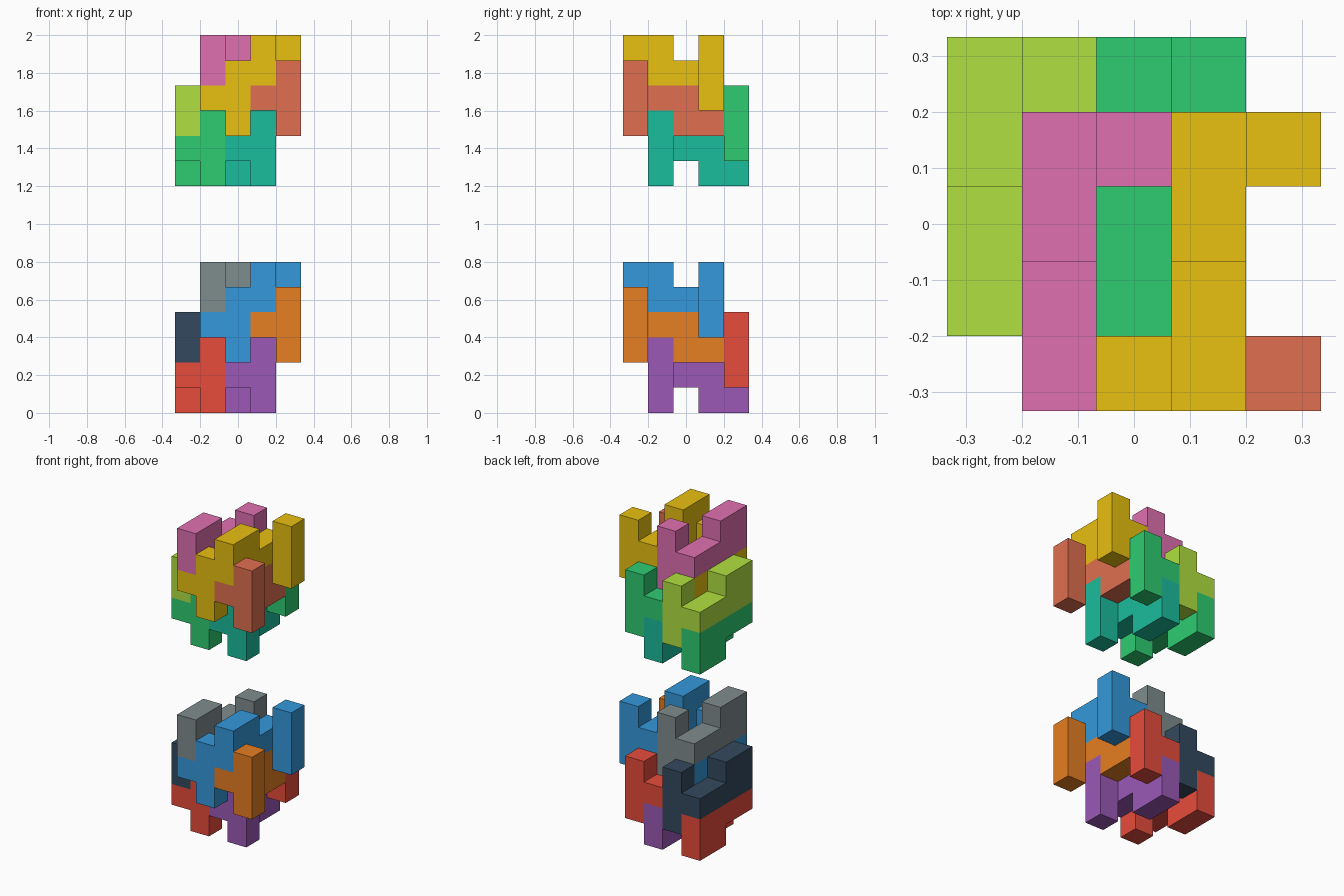
import bpy, bmesh
from mathutils import Vector

if "Cube" in bpy.data.objects:
    bpy.data.objects.remove(bpy.data.objects["Cube"])

U = 2 / 15                       # edge of one cube cell
ORIGIN = Vector((-2.5, -2.5, 0))

# Half piece: a four-cell bar with a two-cell ridge and a three-cell upright at its end
HALF = ([(3, y, 4) for y in range(4)] + [(3, y, 5) for y in range(2)]
        + [(4, 3, z) for z in (3, 4, 5)])
# The other half is the first one turned half a turn about the x direction
TURNED = [(x - 2, 3 - y, 7 - z) for x, y, z in HALF]


def moved(cells, d):
    return [tuple(a + b for a, b in zip(c, d)) for c in cells]


LEFT_END = moved(HALF, (-2, 0, 0))
MIDDLE = HALF + TURNED
RIGHT_END = moved(TURNED, (2, 0, 0))


def linear(hex_code):
    rgb = [int(hex_code[i:i + 2], 16) / 255 for i in (0, 2, 4)]
    return [c / 12.92 if c < 0.04045 else ((c + 0.055) / 1.055) ** 2.4 for c in rgb] + [1]


def block(name, cells, color):
    """Join cells into one closed body, keeping only the outer faces."""
    filled = set(cells)
    bm = bmesh.new()
    for cell in cells:
        centre = Vector(cell) + Vector((0.5, 0.5, 0.5))
        for axis in range(3):
            for sign in (-1, 1):
                n = Vector((0, 0, 0))
                n[axis] = sign
                if tuple(int(a + b) for a, b in zip(cell, n)) in filled:
                    continue
                u = Vector((0, 0, 0))
                u[(axis + 1) % 3] = 0.5
                v = n.cross(u)
                mid = centre + n * 0.5 + ORIGIN
                corners = (mid - u - v, mid + u - v, mid + u + v, mid - u + v)
                bm.faces.new([bm.verts.new(p * U) for p in corners])
    bmesh.ops.remove_doubles(bm, verts=bm.verts, dist=1e-4)
    bmesh.ops.dissolve_limit(bm, angle_limit=0.01, verts=bm.verts, edges=bm.edges)
    mesh = bpy.data.meshes.new(name)
    bm.to_mesh(mesh)
    bm.free()
    mat = bpy.data.materials.new(name)
    mat.diffuse_color = linear(color)
    mat.use_nodes = True
    mat.node_tree.nodes["Principled BSDF"].inputs["Base Color"].default_value = mat.diffuse_color
    mesh.materials.append(mat)
    bpy.context.collection.objects.link(bpy.data.objects.new(name, mesh))


# Two interlocked clusters, each made of two nested layers of three pieces
PARTS = (("left_piece", LEFT_END), ("middle_piece", MIDDLE), ("right_piece", RIGHT_END))
COLORS = {
    ("bottom", "outer"): ("7f8c8d", "3498db", "e67e22"),
    ("bottom", "inner"): ("34495e", "e74c3c", "9b59b6"),
    ("top", "outer"): ("e070b0", "e8c010", "e07050"),
    ("top", "inner"): ("b0e040", "2ecc71", "1abc9c"),
}
for (cluster, layer), colors in COLORS.items():
    lift = 9 if cluster == "top" else 0
    shift = (-1, 1, lift - 2) if layer == "inner" else (0, 0, lift)
    for (part, cells), color in zip(PARTS, colors):
        block(f"{cluster}_{layer}_{part}", moved(cells, shift), color)
